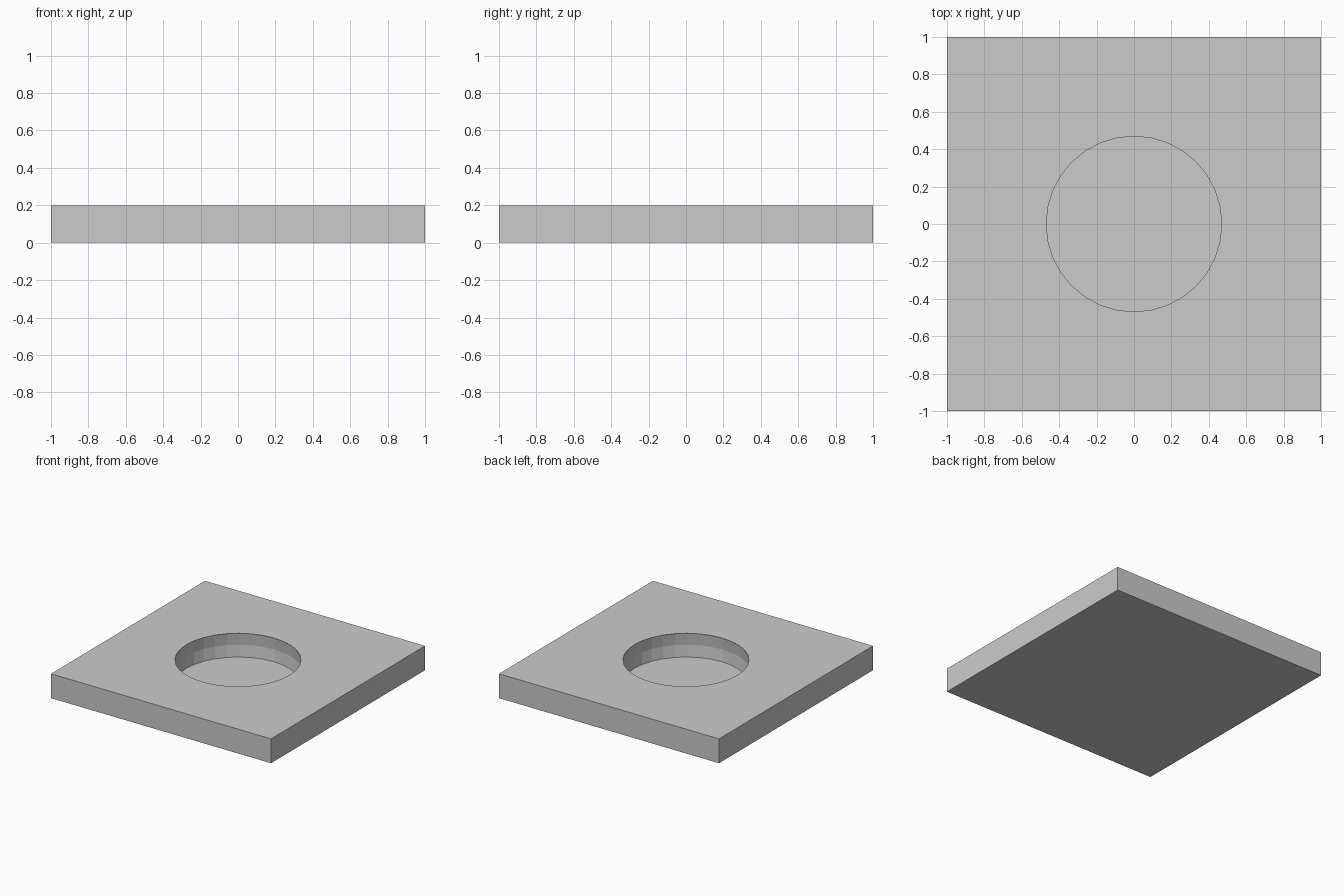
import bpy, bmesh

if "Cube" in bpy.data.objects:
    bpy.data.objects.remove(bpy.data.objects["Cube"])

FLOOR_Z = 0.004   # paper-thin floor under the recess


def make_object(name, bm):
    bmesh.ops.recalc_face_normals(bm, faces=bm.faces)
    mesh = bpy.data.meshes.new(name)
    bm.to_mesh(mesh)
    bm.free()
    obj = bpy.data.objects.new(name, mesh)
    bpy.context.collection.objects.link(obj)
    return obj


# Square plate, 2 x 2 x 0.2
bm = bmesh.new()
bmesh.ops.create_cube(bm, size=1)
bmesh.ops.scale(bm, vec=(2, 2, 0.2), verts=bm.verts)
bmesh.ops.translate(bm, vec=(0, 0, 0.1), verts=bm.verts)
plate = make_object("plate", bm)

# Cutter: faceted sphere centred in the plate, sliced flat at the recess floor
bm = bmesh.new()
bmesh.ops.create_uvsphere(bm, u_segments=32, v_segments=16, radius=0.48)
bmesh.ops.translate(bm, vec=(0, 0, 0.1), verts=bm.verts)
cut = bmesh.ops.bisect_plane(bm, geom=bm.verts[:] + bm.edges[:] + bm.faces[:],
                             plane_co=(0, 0, FLOOR_Z), plane_no=(0, 0, 1),
                             clear_inner=True)
rim = [e for e in cut["geom_cut"] if isinstance(e, bmesh.types.BMEdge)]
bmesh.ops.contextual_create(bm, geom=rim)
cutter = make_object("recess_cutter", bm)
cutter.hide_render = True

# Round recess with slightly bulging walls
mod = plate.modifiers.new("recess", 'BOOLEAN')
mod.operation = 'DIFFERENCE'
mod.solver = 'EXACT'
mod.object = cutter
bpy.context.view_layer.objects.active = plate
bpy.ops.object.modifier_apply(modifier=mod.name)
bpy.data.objects.remove(cutter)
